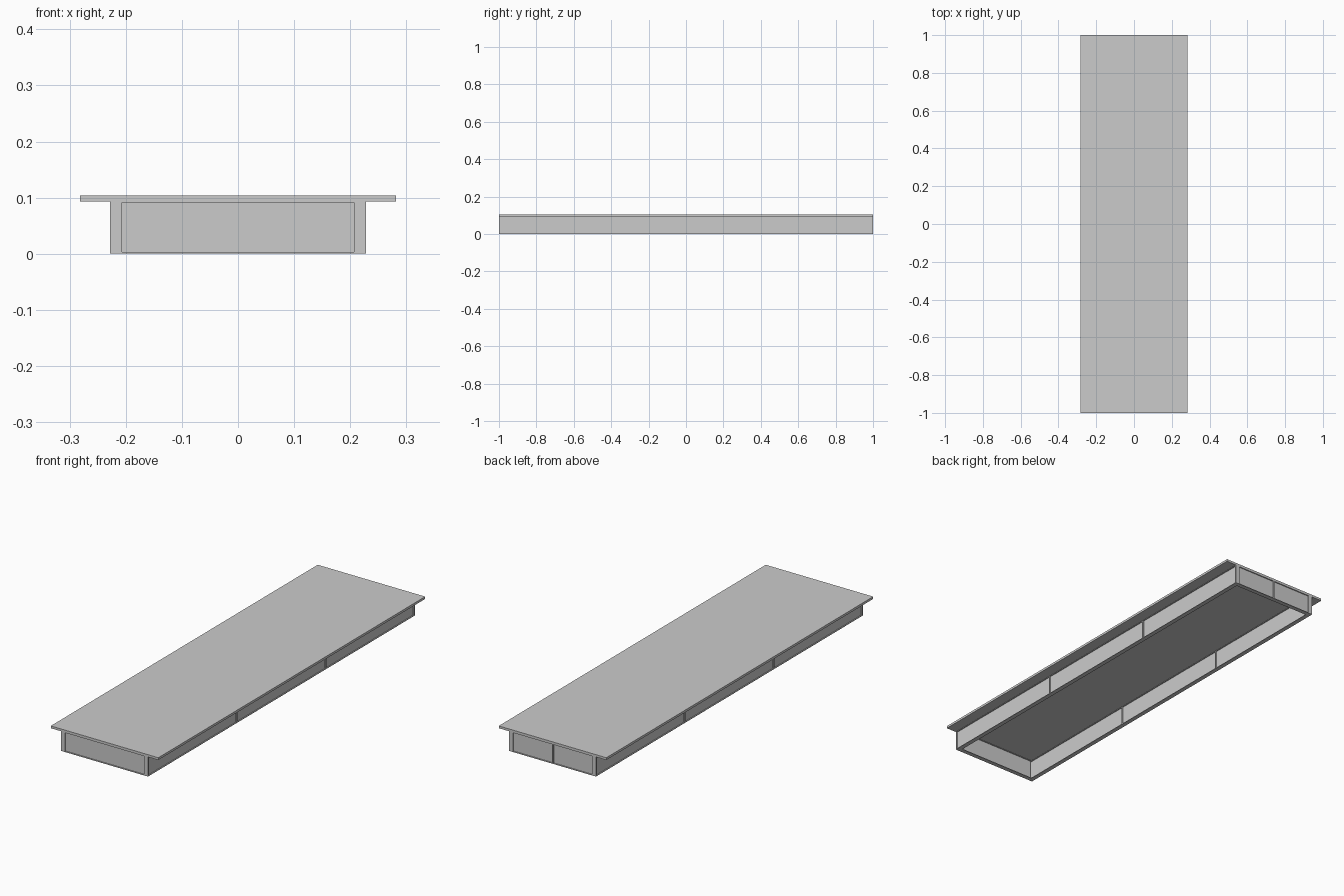
import bpy

if "Cube" in bpy.data.objects:
    bpy.data.objects.remove(bpy.data.objects["Cube"], do_unlink=True)

HALF_LEN, HALF_W, DECK_HALF = 1.0, 0.228, 0.282
WALL_TOP, TOP = 0.093, 0.104
WALL, LIP, RIB, WEB = 0.021, 0.003, 0.006, 0.011


def box(name, x, y, z):
    """Box from its (min, max) range on each axis."""
    bpy.ops.mesh.primitive_cube_add(size=1, location=[sum(r) / 2 for r in (x, y, z)])
    ob = bpy.context.object
    ob.name = name
    ob.scale = [r[1] - r[0] for r in (x, y, z)]
    bpy.ops.object.transform_apply(location=False, rotation=False, scale=True)
    return ob


def wall(name, axis, run, across, ribs):
    """Framed wall: thin lips and ribs around a recessed web."""
    def piece(part, along, depth, z):
        x, y = (along, depth) if axis == "x" else (depth, along)
        box(f"{name}_{part}", x, y, z)

    inset = (WALL - WEB) / 2
    piece("bottom_lip", run, across, (0, LIP))
    piece("top_lip", run, across, (WALL_TOP - LIP / 2, WALL_TOP))
    middle = (LIP, WALL_TOP - LIP / 2)
    piece("panel", run, (across[0] + inset, across[1] - inset), middle)
    for i, c in enumerate(ribs):
        piece(f"rib_{i + 1}", (c - RIB / 2, c + RIB / 2), across, middle)


# Deck with an overhanging wing on each long side
box("deck", (-HALF_W, HALF_W), (-HALF_LEN, HALF_LEN), (WALL_TOP, TOP))
for side, s in (("left", 1), ("right", -1)):
    box(f"{side}_deck_wing", sorted((s * HALF_W, s * DECK_HALF)),
        (-HALF_LEN, HALF_LEN), (WALL_TOP, TOP))

    # Long walls in three bays, closed at both ends
    end = HALF_LEN - RIB / 2
    wall(f"{side}_wall", "y", (-HALF_LEN, HALF_LEN),
         sorted((s * HALF_W, s * (HALF_W - WALL))), (-end, -1 / 3, 1 / 3, end))

# End walls fitted between the long walls
inner = HALF_W - WALL
wall("front_wall", "x", (-inner, inner), (-HALF_LEN, WALL - HALF_LEN), ())
wall("back_wall", "x", (-inner, inner), (HALF_LEN - WALL, HALF_LEN), (0,))
